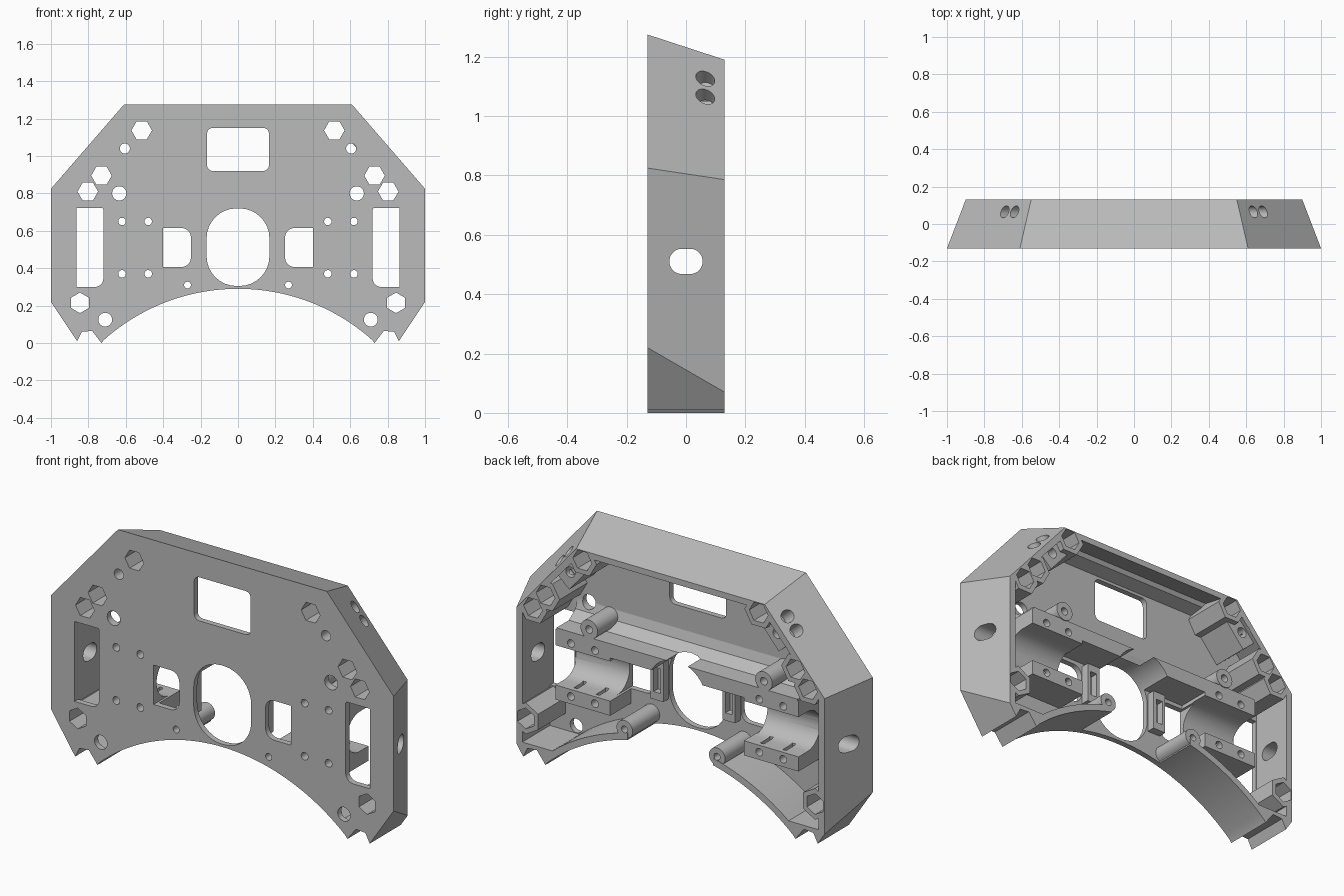
import bpy
import bmesh
from math import sin, cos, pi, sqrt, radians
from mathutils import Matrix, Vector

if "Cube" in bpy.data.objects:
    bpy.data.objects.remove(bpy.data.objects["Cube"], do_unlink=True)

grey = bpy.data.materials.new("plain grey")
grey.use_nodes = True
grey.diffuse_color = (0.5, 0.5, 0.5, 1)
grey.node_tree.nodes["Principled BSDF"].inputs["Base Color"].default_value = (0.5, 0.5, 0.5, 1)

FRONT, BACK, FLOOR = -0.13, 0.13, -0.1
ARC_Z, ARC_R = -0.787, 1.077


def loft(name, start, end):
    """Solid between two matching loops of 3D points."""
    bm = bmesh.new()
    a = [bm.verts.new(p) for p in start]
    b = [bm.verts.new(p) for p in end]
    bm.faces.new(a)
    bm.faces.new(b[::-1])
    for i in range(len(a)):
        j = (i + 1) % len(a)
        bm.faces.new((a[i], b[i], b[j], a[j]))
    bmesh.ops.recalc_face_normals(bm, faces=bm.faces)
    mesh = bpy.data.meshes.new(name)
    bm.to_mesh(mesh)
    bm.free()
    mesh.materials.append(grey)
    ob = bpy.data.objects.new(name, mesh)
    bpy.context.collection.objects.link(ob)
    return ob


def prism(pts, y0, y1, side=1, back=None):
    """Solid along y from an x-z profile, optionally tapered to a second one."""
    return loft("cutter", [(side * x, y0, z) for x, z in pts],
                [(side * x, y1, z) for x, z in back or pts])


def bar(pts, x0, x1):
    """Solid along x from a y-z profile."""
    return loft("cutter", [(x0, y, z) for y, z in pts], [(x1, y, z) for y, z in pts])


def ngon(x, z, r, n=32, turn=0.0):
    return [(x + r * cos(turn + 2 * pi * i / n), z + r * sin(turn + 2 * pi * i / n)) for i in range(n)]


def rect(x0, x1, z0, z1, radii=(0, 0, 0, 0)):
    """Rectangle with its own radius per corner, starting lower left."""
    corners = [(x0, z0, 1, 1, 180), (x1, z0, -1, 1, 270), (x1, z1, -1, -1, 0), (x0, z1, 1, -1, 90)]
    pts = []
    for (x, z, dx, dz, a), r in zip(corners, radii):
        if r == 0:
            pts.append((x, z))
            continue
        for i in range(9):
            t = radians(a + i * 90 / 8)
            pts.append((x + dx * r + r * cos(t), z + dz * r + r * sin(t)))
    return pts


def subtract(ob, cutter):
    mod = ob.modifiers.new("cut", "BOOLEAN")
    mod.operation, mod.solver, mod.object = "DIFFERENCE", "EXACT", cutter
    bpy.context.view_layer.objects.active = ob
    bpy.ops.object.modifier_apply(modifier=mod.name)
    bpy.data.objects.remove(cutter, do_unlink=True)


def mirrored(pts):
    return pts + [(-x, z) for x, z in reversed(pts)]


def arc(x0, x1, r, n):
    xs = [x0 + (x1 - x0) * i / n for i in range(n + 1)]
    return [(x, ARC_Z + sqrt(r * r - x * x)) for x in xs]


# Outer shell: tapered solid with arched underside and notched feet
foot = [(0.86, 0.01), (0.835, 0.06), (0.78, 0.065), (0.73, 0.0)] + arc(0.72, 0.02, ARC_R, 24)
housing = prism(mirrored([(0.61, 1.275), (1, 0.825), (1, 0.22)] + foot), FRONT, BACK,
                back=mirrored([(0.55, 1.19), (0.9, 0.786), (0.9, 0.07)] + foot))
housing.name = "front_housing"

# Hollow interior, open at the back
sill = [(0.865, 0.085)] + arc(0.69, 0.25, ARC_R + 0.035, 14) + [(0.25, 0.2)]
cavity = prism(mirrored([(0.587, 1.23), (0.865, 0.909)] + sill), FLOOR, 0.14,
               back=mirrored([(0.529, 1.155), (0.865, 0.776)] + sill))
cavity.name = "cavity"

HEXES = [(0.515, 1.137, 0), (0.73, 0.895, 0), (0.803, 0.81, 0), (0.845, 0.215, pi / 6)]
SCREWS = [(x, z) for x in (0.48, 0.62) for z in (0.37, 0.65)]
slope = Vector((0.39, 0, -0.45)).normalized()
normal = Vector((0.45, 0, 0.39)).normalized()

# Interior solids kept out of the hollow: cross beam and top fillet
subtract(cavity, bar([(-0.15, 0.635), (0.075, 0.635), (0.075, 0.71), (-0.03, 0.71),
                      (-0.085, 0.75), (-0.1, 0.8), (-0.15, 0.8)], -0.705, 0.705))
subtract(cavity, bar([(-0.15, 1.165), (-0.1, 1.165), (-0.03, 1.185), (0.03, 1.26), (-0.15, 1.26)], -0.5, 0.5))
for s in (1, -1):
    # Hexagonal nut tubes
    for x, z, turn in HEXES:
        subtract(cavity, prism(ngon(x, z, 0.083, 6, turn), -0.15, 0.2, s))
    # Long and short screw bosses
    subtract(cavity, prism(ngon(0.27, 0.31, 0.047), -0.15, 0.127, s))
    subtract(cavity, prism(ngon(0.51, 0.755, 0.05), -0.15, 0.08, s))
    # Motor cradle block and slotted clip beside the centre opening
    subtract(cavity, prism(rect(0.39, 0.71, 0.33, 0.70), -0.15, 0.075, s))
    subtract(cavity, prism(rect(0.172, 0.247, 0.41, 0.62), -0.15, -0.057, s))
    # Block behind the slanted shoulder
    mid = Vector((0.62, 0, 1.06))
    block = [mid + slope * a + normal * b for a, b in ((-0.08, -0.08), (0.08, -0.08), (0.08, 0.1), (-0.08, 0.1))]
    subtract(cavity, prism([(p.x, p.z) for p in block], -0.15, 0.1, s))
subtract(housing, cavity)

# Centre openings in the face
subtract(housing, prism(rect(-0.165, 0.165, 0.92, 1.15, (0.03,) * 4), -0.2, 0.2))
subtract(housing, prism(rect(-0.168, 0.168, 0.305, 0.72, (0.16,) * 4), -0.2, 0.2))

for s in (1, -1):
    # Wheel slots and side windows
    subtract(housing, prism(rect(0.72, 0.863, 0.30, 0.722, (0.045, 0, 0, 0.01)), -0.2, 0.2, s))
    subtract(housing, prism(rect(0.252, 0.402, 0.407, 0.615, (0.05, 0, 0, 0.05)), -0.2, 0.2, s))
    # Motor cradle bore, open to the back, with strap grooves
    bore = [(0.2, 0.617), (0.2, 0.407)] + [
        (-0.105 * sin(pi * i / 20), 0.512 - 0.105 * cos(pi * i / 20)) for i in range(21)]
    subtract(housing, bar(bore, s * 0.38, s * 0.715))
    for x in (0.47, 0.6):
        subtract(housing, bar(rect(-0.03, 0.05, 0.385, 0.45), s * x, s * (x + 0.02)))
    # Through holes
    for x, z, turn in HEXES:
        subtract(housing, prism(ngon(x, z, 0.055, 6, turn), -0.2, 0.2, s))
    rounds = [(0.605, 1.04, 0.027), (0.635, 0.8, 0.038), (0.71, 0.125, 0.037), (0.27, 0.31, 0.018)]
    for x, z, r in rounds + [(x, z, 0.02) for x, z in SCREWS]:
        subtract(housing, prism(ngon(x, z, r, 24), -0.2, 0.2, s))
    # Blind boss hole and clip recess
    subtract(housing, prism(ngon(0.51, 0.755, 0.02, 20), 0.0, 0.2, s))
    subtract(housing, prism(rect(0.19, 0.23, 0.45, 0.58), -0.095, 0.1, s))
    # Oval axle hole through the side wall
    subtract(housing, bar(rect(-0.056, 0.056, 0.468, 0.553, (0.042,) * 4), s * 0.8, s * 1.1))
    # Counterbored screw holes in the slanted shoulder
    for x, z in ((0.637, 1.125), (0.69, 1.065)):
        centre = Vector((x, 0.065, z))
        for r, depth in ((0.032, 0.055), (0.015, 0.13)):
            rings = []
            for d in (0.06, -depth):
                ring = [centre + normal * d + slope * (r * u) + Vector((0, r * v, 0)) for u, v in ngon(0, 0, 1, 24)]
                rings.append([(s * p.x, p.y, p.z) for p in ring])
            subtract(housing, loft("cutter", *rings))

# Smooth the bores and keep the machined edges crisp
bpy.ops.object.select_all(action="DESELECT")
housing.select_set(True)
bpy.context.view_layer.objects.active = housing
bpy.ops.object.shade_smooth_by_angle(angle=radians(22))
